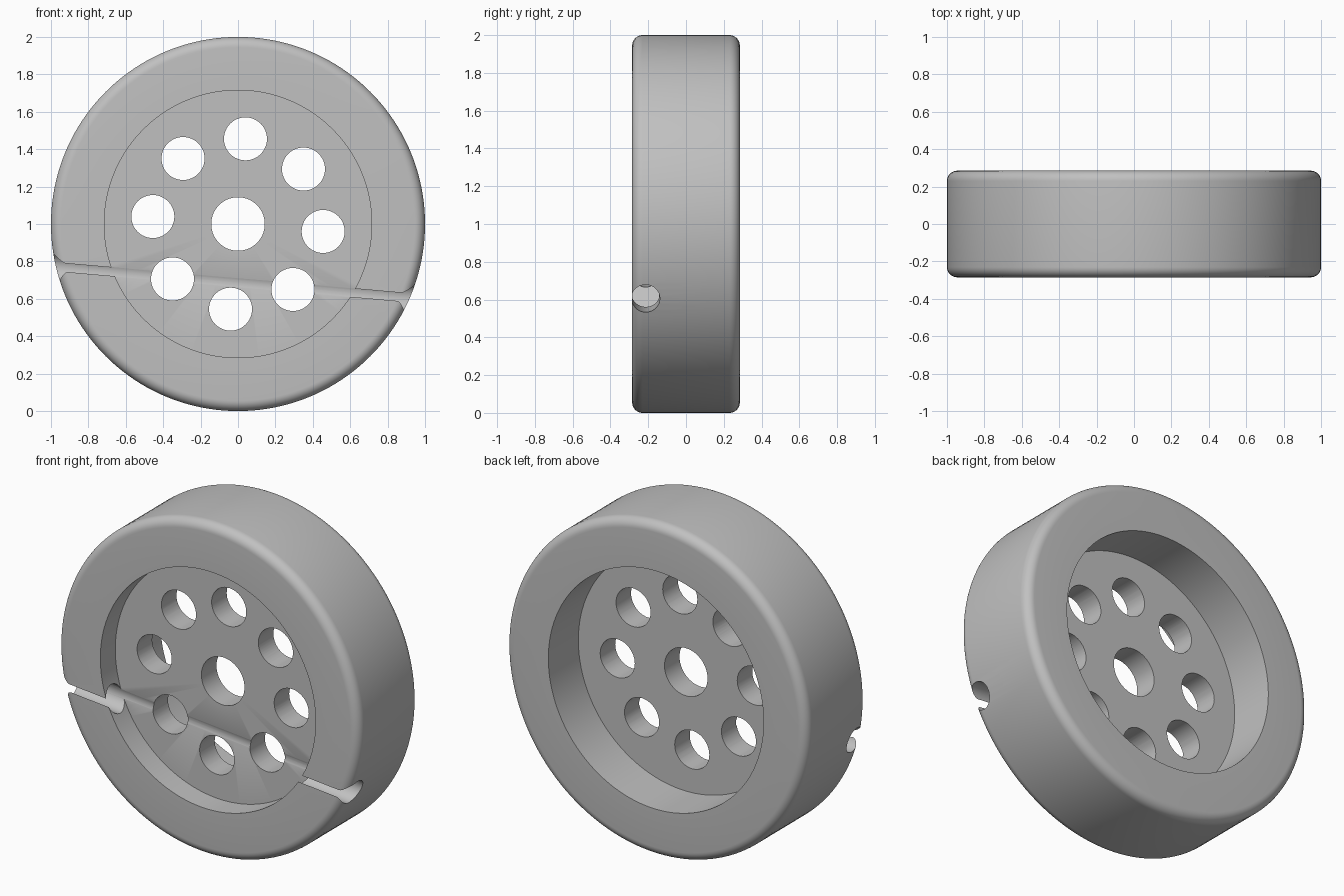
import bpy, bmesh, math
from mathutils import Matrix, Vector

cube = bpy.data.objects.get("Cube")
if cube:
    bpy.data.objects.remove(cube, do_unlink=True)

HALF = 0.285          # half width of the wheel
FILLET = 0.055        # rounding of the outer rim
TILT = math.radians(5)
CENTRE = Vector((0, 0, 1))

grey = bpy.data.materials.new("plain grey")
grey.use_nodes = True
colour = (0.53, 0.53, 0.53, 1)
grey.diffuse_color = colour
grey.node_tree.nodes["Principled BSDF"].inputs["Base Color"].default_value = colour


def lathe(name, profile, steps=160):
    """Spin a closed (radius, y) profile around the y axis."""
    bm = bmesh.new()
    rings = []
    for i in range(steps):
        a = math.tau * i / steps
        rings.append([bm.verts.new((r * math.cos(a), y, r * math.sin(a))) for r, y in profile])
    n = len(profile)
    for i in range(steps):
        here, after = rings[i], rings[(i + 1) % steps]
        for j in range(n):
            k = (j + 1) % n
            bm.faces.new((here[j], here[k], after[k], after[j]))
    bmesh.ops.recalc_face_normals(bm, faces=bm.faces)
    mesh = bpy.data.meshes.new(name)
    bm.to_mesh(mesh)
    bm.free()
    obj = bpy.data.objects.new(name, mesh)
    obj.location = CENTRE
    bpy.context.collection.objects.link(obj)
    mesh.materials.append(grey)
    return obj


def cutter(name, radius, depth, centre, axis, sides):
    """Add a hidden cylinder pointing along the given axis."""
    bm = bmesh.new()
    turn = Vector((0, 0, 1)).rotation_difference(axis).to_matrix().to_4x4()
    bmesh.ops.create_cone(bm, cap_ends=True, segments=sides, radius1=radius, radius2=radius,
                          depth=depth, matrix=Matrix.Translation(centre) @ turn)
    mesh = bpy.data.meshes.new(name)
    bm.to_mesh(mesh)
    bm.free()
    mesh.materials.append(grey)
    obj = bpy.data.objects.new(name, mesh)
    bpy.context.collection.objects.link(obj)
    obj.hide_render = True
    return obj


# Wheel section: rounded tread, shallow front recess, deep back recess, centre bore
def corner(side):
    arc = [math.radians(90 * i / 8) for i in range(9)]
    return [(1 - FILLET + FILLET * math.sin(a), side * (HALF - FILLET + FILLET * math.cos(a))) for a in arc]


WEB_FRONT, RECESS, BORE = -0.143, 0.715, 0.143
section = [(BORE, WEB_FRONT), (RECESS, WEB_FRONT), (RECESS, -HALF)]
section += corner(-1) + corner(1)[::-1]
section += [(RECESS, HALF), (RECESS, 0), (BORE, 0)]
wheel = lathe("wheel", section)

# Ring of eight holes through the web
cutters = []
for i in range(8):
    a = math.tau * i / 8 - TILT
    spot = CENTRE + Vector((math.cos(a), 0, math.sin(a))) * 0.457 + Vector((0, -0.07, 0))
    cutters.append(cutter(f"hole_cutter_{i + 1}", 0.115, 0.3, spot, Vector((0, 1, 0)), 48))

# Slanted round channel just under the front face
along = Vector((math.cos(TILT), 0, -math.sin(TILT)))
cutters.append(cutter("channel_cutter", 0.075, 3, Vector((0, -0.2135, 0.686)), along, 64))

for c in cutters:
    mod = wheel.modifiers.new(c.name, 'BOOLEAN')
    mod.operation, mod.solver, mod.object = 'DIFFERENCE', 'EXACT', c

# Bake the cuts, drop the cutters and smooth the round surfaces
bpy.context.view_layer.update()
cut = bpy.data.meshes.new_from_object(wheel.evaluated_get(bpy.context.evaluated_depsgraph_get()))
wheel.modifiers.clear()
wheel.data = cut
for c in cutters:
    bpy.data.objects.remove(c, do_unlink=True)
bpy.ops.object.select_all(action='DESELECT')
wheel.select_set(True)
bpy.context.view_layer.objects.active = wheel
bpy.ops.object.shade_smooth_by_angle(angle=math.radians(30))
